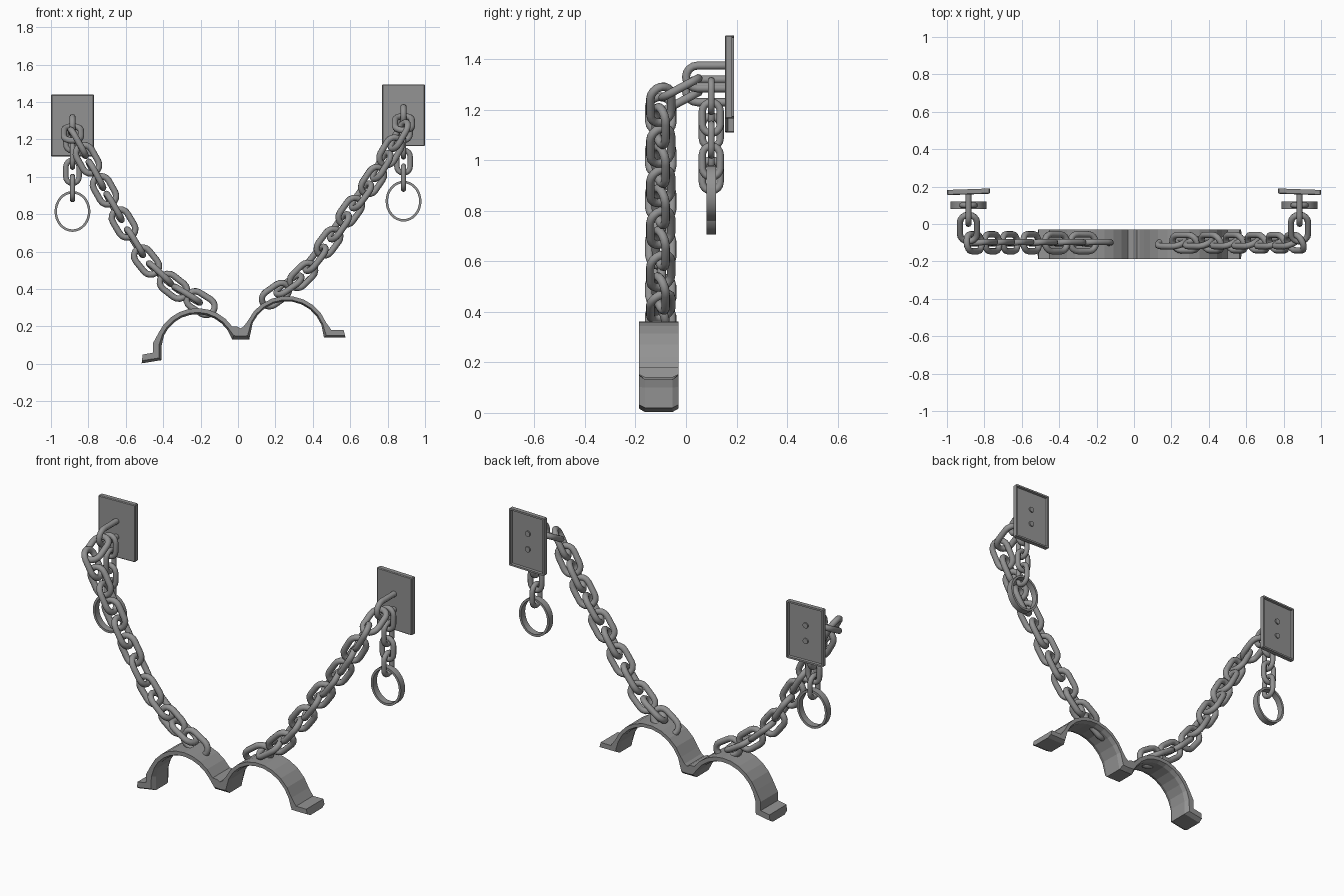
import bpy, bmesh
from math import sin, cos, pi, radians
from mathutils import Vector, Matrix

if "Cube" in bpy.data.objects:
    bpy.data.objects.remove(bpy.data.objects["Cube"])

iron = bpy.data.materials.new("grey_iron")
iron.use_nodes = True
iron.diffuse_color = (0.29, 0.29, 0.29, 1)
iron.node_tree.nodes["Principled BSDF"].inputs["Base Color"].default_value = (0.29, 0.29, 0.29, 1)


def finish(bm, name, matrix=None, smooth=False):
    bmesh.ops.recalc_face_normals(bm, faces=bm.faces)
    mesh = bpy.data.meshes.new(name)
    bm.to_mesh(mesh)
    bm.free()
    mesh.materials.append(iron)
    obj = bpy.data.objects.new(name, mesh)
    bpy.context.collection.objects.link(obj)
    if matrix:
        obj.matrix_world = matrix
    if smooth:
        bpy.ops.object.select_all(action='DESELECT')
        obj.select_set(True)
        bpy.context.view_layer.objects.active = obj
        bpy.ops.object.shade_smooth_by_angle(angle=radians(50))
    return obj


def loft(sections, closed):
    """Skin a list of equal point loops."""
    bm = bmesh.new()
    rings = [[bm.verts.new(p) for p in s] for s in sections]
    n = len(rings[0])
    pairs = list(zip(rings, rings[1:])) + ([(rings[-1], rings[0])] if closed else [])
    for a, b in pairs:
        for i in range(n):
            j = (i + 1) % n
            bm.faces.new((a[i], a[j], b[j], b[i]))
    if not closed:
        bm.faces.new(rings[0])
        bm.faces.new(rings[-1])
    return bm


def rod_sections(path, r, closed, sides=10):
    """Round sections along a path in the local xz plane."""
    out = []
    n = len(path)
    for i, p in enumerate(path):
        a = path[(i - 1) % n] if closed else path[max(i - 1, 0)]
        b = path[(i + 1) % n] if closed else path[min(i + 1, n - 1)]
        t = (b - a).normalized()
        side = Vector((t.z, 0, -t.x))
        out.append([p + r * (cos(k * 2 * pi / sides) * side + sin(k * 2 * pi / sides) * Vector((0, 1, 0)))
                    for k in range(sides)])
    return out


def chain_link(name, centre, along, wide, length, width, r):
    z = Vector(along).normalized()
    x = Vector(wide)
    x = (x - x.dot(z) * z).normalized()
    y = z.cross(x)
    m = Matrix.Translation(centre) @ Matrix((x, y, z)).transposed().to_4x4()
    rad, half = width / 2 - r, (length - width) / 2
    path = []
    for sign, start in ((1, 0), (-1, pi)):
        for k in range(9):
            a = start + k * pi / 8
            path.append(Vector((rad * cos(a), 0, rad * sin(a) + sign * half)))
    finish(loft(rod_sections(path, r, True), True), name, m, True)


# Double cuff: (outer, inner) stations along one strip
def arch(cx, cz, inner, outer, start, end, steps=9):
    for k in range(steps + 1):
        a = radians(start + (end - start) * k / steps)
        yield ((cx + outer * cos(a), cz + outer * sin(a)),
               (cx + inner * cos(a), cz + inner * sin(a)))


stations = [((-.51, .05), (-.515, .003)), ((-.455, .06), (-.41, .02)), ((-.455, .11), (-.408, .1))]
stations += arch(-.218, .07, .196, .228, 155, 35)
stations += [((-.005, .2), (-.03, .13)), ((.015, .19), (.015, .13)), ((.03, .2), (.06, .13))]
stations += arch(.26, .135, .2, .228, 155, 22)
stations += [((.5, .18), (.46, .14)), ((.565, .18), (.575, .14))]
sections = []
for o, i in stations:
    o, i = Vector((o[0], 0, o[1])), Vector((i[0], 0, i[1]))
    s = i.lerp(o, 0.3)
    sections.append([p + Vector((0, -.108 + d, 0)) for p, d in
                     ((o, -.078), (o, .078), (s, .078), (i, .054), (i, -.054), (s, -.078))])
finish(loft(sections, False), "double_cuff")


# Wall mounts, each with a staple and a hanging ring
def wall_mount(side, sx, zc):
    x = sx * .885
    # plate with recessed back
    bm = bmesh.new()
    bmesh.ops.create_cube(bm, size=1, matrix=Matrix.Diagonal((.229, .028, .33, 1)))
    back = [f for f in bm.faces if f.normal.y > .9]
    edges = [e for e in bm.edges if e not in back[0].edges]
    bmesh.ops.inset_region(bm, faces=back, thickness=.014)
    bmesh.ops.inset_region(bm, faces=back, thickness=.003, depth=-.013)
    bmesh.ops.bevel(bm, geom=edges, offset=.004, segments=1, affect='EDGES')
    finish(bm, side + "_wall_plate",
           Matrix.Translation((x, .172, zc)) @ Matrix.Rotation(radians(-2 * sx), 4, 'Z'))

    # staple through the plate
    r = .045
    path = [Vector((-.175, 0, r))]
    path += [Vector((-.04 + r * sin(a), 0, r * cos(a))) for a in [k * pi / 8 for k in range(9)]]
    path += [Vector((-.175, 0, -r))]
    turn = Matrix.Translation((x, .005, zc)) @ Matrix.Rotation(radians(-90), 4, 'Z')
    finish(loft(rod_sections(path, .016, False), False), side + "_staple", turn, True)

    # short chain with the ring
    for k in range(4):
        wide = (0, 1, 0) if k % 2 else (1, 0, 0)
        chain_link(f"{side}_short_link_{k + 1}", (x, .1, zc - .075 - .0865 * k),
                   (0, 0, 1), wide, .152, .1, .0145)
    secs = []
    for k in range(32):
        a = k * pi / 16
        secs.append([(x + (.096 - d) * cos(a), .1 + y, zc - .46 + (.109 - d) * sin(a))
                     for d, y in ((0, -.019), (0, .019), (.013, .019), (.013, -.019))])
    finish(loft(secs, True), side + "_hanging_ring", None, True)

    # link that joins the staple to the long chain
    chain_link(side + "_staple_link", (x, -.022, zc - .043), (0, .15, .08), (1, 0, 0), .195, .125, .017)


wall_mount("right", -1, 1.275)
wall_mount("left", 1, 1.33)


# Long chains: every second link centre, from top to cuff
def long_chain(side, knots, roll):
    centres = []
    for a, b in zip(knots, knots[1:]):
        centres += [Vector((a[0], -.1, a[1])), Vector(((a[0] + b[0]) / 2, -.1, (a[1] + b[1]) / 2))]
    centres.append(Vector((knots[-1][0], -.1, knots[-1][1])))
    depth = Vector((0, 1, 0))
    for k, c in enumerate(centres[1:], 1):
        along = (centres[min(k + 1, len(centres) - 1)] - centres[k - 1]).normalized()
        flat = depth.cross(along)
        a = radians(roll) + (0 if k % 2 else pi / 2)
        chain_link(f"{side}_chain_link_{k}", c, along, cos(a) * depth + sin(a) * flat, .195, .125, .017)


long_chain("right", [(-.905, 1.27), (-.805, 1.094), (-.714, .928), (-.612, .751),
                     (-.489, .55), (-.345, .415), (-.2, .325)], 5)
long_chain("left", [(.91, 1.305), (.815, 1.136), (.72, .98), (.6, .816),
                    (.484, .65), (.345, .473), (.2, .37)], 25)
